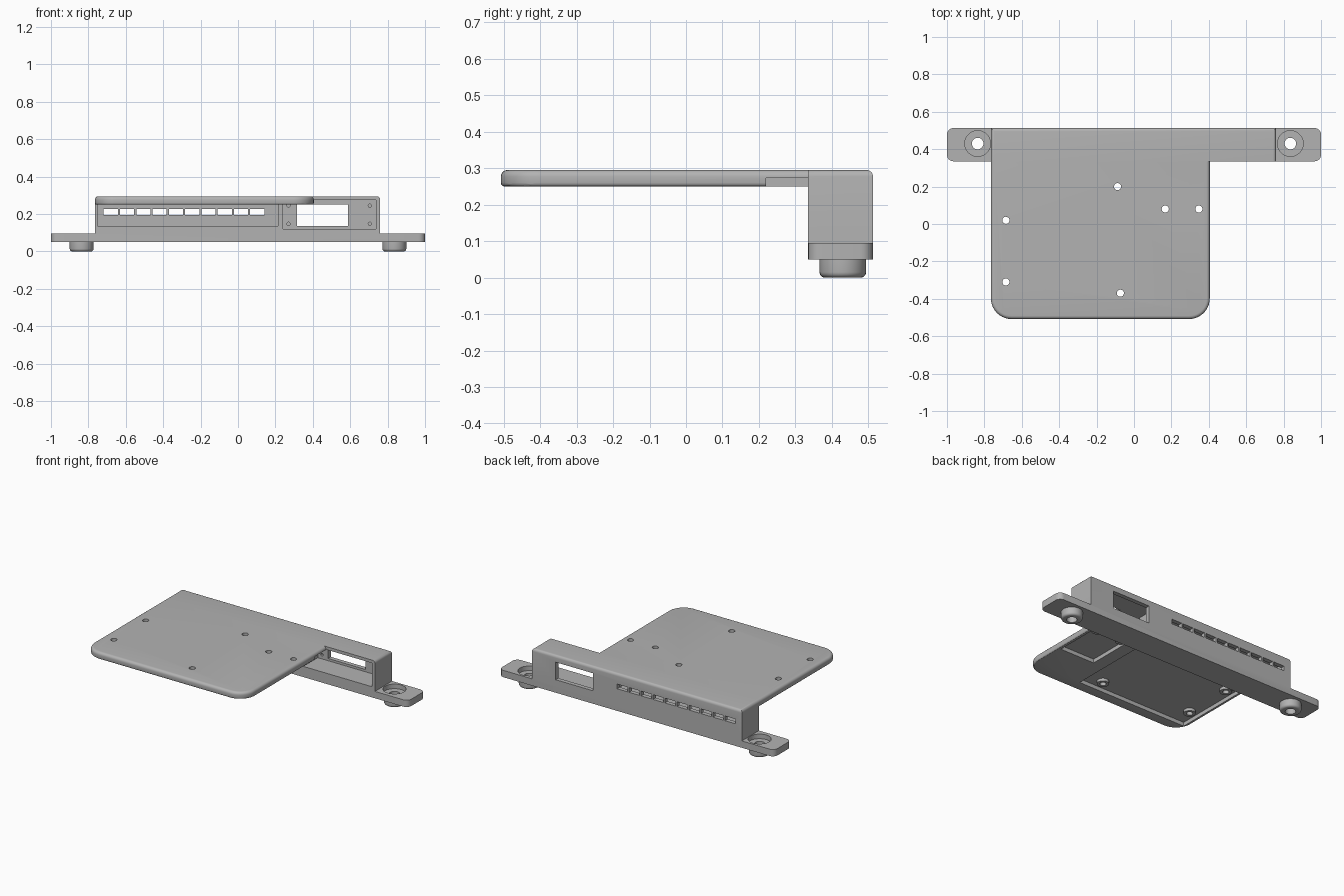
import bpy, bmesh, math

if "Cube" in bpy.data.objects:
    bpy.data.objects.remove(bpy.data.objects["Cube"])

mat = bpy.data.materials.new("plain grey")
mat.use_nodes = True
GREY = (0.45, 0.45, 0.45, 1)
mat.diffuse_color = GREY
mat.node_tree.nodes["Principled BSDF"].inputs["Base Color"].default_value = GREY

TOP, FRONT, BACK = 0.295, 0.335, 0.513
FOOT_X, FOOT_Y = 0.836, 0.43


def finish(bm, name):
    bmesh.ops.recalc_face_normals(bm, faces=bm.faces)
    me = bpy.data.meshes.new(name)
    bm.to_mesh(me)
    bm.free()
    me.materials.append(mat)
    ob = bpy.data.objects.new(name, me)
    bpy.context.collection.objects.link(ob)
    return ob


def prism(points, offset):
    """Extrude a flat outline along an offset."""
    bm = bmesh.new()
    face = bm.faces.new([bm.verts.new(p) for p in points])
    new = bmesh.ops.extrude_face_region(bm, geom=[face])["geom"]
    bmesh.ops.translate(bm, vec=offset, verts=[v for v in new if isinstance(v, bmesh.types.BMVert)])
    bmesh.ops.recalc_face_normals(bm, faces=bm.faces)
    return bm


def round_edges(bm, rule, radius, segments):
    edges = [e for e in bm.edges if rule(*[v.co for v in e.verts])]
    bmesh.ops.bevel(bm, geom=edges, offset=radius, offset_type='OFFSET',
                    segments=segments, profile=0.5, affect='EDGES')


def box(x0, x1, y0, y1, z0, z1):
    return finish(prism([(x0, y0, z0), (x1, y0, z0), (x1, y1, z0), (x0, y1, z0)],
                        (0, 0, z1 - z0)), "cutter")


def disc(x, y, z0, z1, r, sides=32):
    ring = [(x + r * math.cos(math.tau * i / sides),
             y + r * math.sin(math.tau * i / sides), z0) for i in range(sides)]
    return finish(prism(ring, (0, 0, z1 - z0)), "cutter")


def combine(target, other, op='DIFFERENCE'):
    other.hide_render = True
    mod = target.modifiers.new("combine", 'BOOLEAN')
    mod.operation, mod.object, mod.solver = op, other, 'EXACT'
    bpy.context.view_layer.objects.active = target
    bpy.ops.object.modifier_apply(modifier=mod.name)
    bpy.data.objects.remove(other)


def smooth(ob):
    bpy.ops.object.select_all(action='DESELECT')
    ob.select_set(True)
    bpy.context.view_layer.objects.active = ob
    bpy.ops.object.shade_smooth_by_angle(angle=math.radians(30))


def both(a, b, axis, value):
    return abs(a[axis] - value) < 1e-4 and abs(b[axis] - value) < 1e-4


# Rear housing with mounting ears
L, R, EAR = -0.765, 0.76, 0.095
outline = [(-1, 0.05), (1, 0.05), (1, EAR), (R, EAR), (R, TOP), (L, TOP), (L, EAR), (-1, EAR)]
bm = prism([(x, FRONT, z) for x, z in outline], (0, BACK - FRONT, 0))
round_edges(bm, lambda a, b: (both(a, b, 0, 1) or both(a, b, 0, -1)) and abs(a.z - b.z) > 0.01, 0.035, 6)
round_edges(bm, lambda a, b: both(a, b, 2, TOP) and not both(a, b, 1, FRONT), 0.018, 5)
housing = finish(bm, "rear_housing")

# Two front bays, display window, vent slots
WALL = 0.485
combine(housing, box(-0.75, 0.215, FRONT - 0.1, WALL, 0.135, 0.275))
combine(housing, box(0.24, 0.738, FRONT - 0.1, WALL, 0.12, 0.275))
combine(housing, box(0.315, 0.588, WALL - 0.01, BACK + 0.1, 0.135, 0.25))
for i in range(10):
    x = -0.68 + i * 0.087
    combine(housing, box(x - 0.038, x + 0.038, WALL - 0.01, BACK + 0.1, 0.195, 0.226))
# Pilot holes beside the window
for x in (0.27, 0.705):
    for z in (0.148, 0.245):
        pin = disc(0, 0, 0, 0.03, 0.009, 12)
        pin.rotation_euler.x = math.pi / 2
        pin.location = (x, WALL + 0.012, z)
        combine(housing, pin)
# Ear counterbores and screw holes
for x in (-FOOT_X, FOOT_X):
    combine(housing, disc(x, FOOT_Y, 0.065, 0.2, 0.069))
    combine(housing, disc(x, FOOT_Y, 0, 0.2, 0.031))
smooth(housing)

# Top plate
PL, PR, PF, PZ = -0.765, 0.405, -0.508, 0.25
bm = prism([(PL, PF, PZ), (PR, PF, PZ), (PR, FRONT, PZ), (PL, FRONT, PZ)], (0, 0, TOP - PZ))
round_edges(bm, lambda a, b: both(a, b, 1, PF) and abs(a.z - b.z) > 0.01, 0.11, 10)
round_edges(bm, lambda a, b: both(a, b, 2, TOP) and not both(a, b, 1, FRONT), 0.018, 5)
round_edges(bm, lambda a, b: both(a, b, 2, PZ) and not both(a, b, 1, FRONT), 0.01, 3)
plate = finish(bm, "top_plate")

# Underside pockets and the side notch
combine(plate, box(-0.745, 0.05, -0.435, FRONT + 0.1, 0.2, 0.275))
combine(plate, box(0.135, 0.385, -0.207, FRONT + 0.1, 0.2, 0.275))
combine(plate, box(0.3, 0.5, 0.22, FRONT + 0.1, 0.2, 0.273))

# Standoffs with screw holes
SCREWS = [(-0.685, 0.02), (-0.685, -0.31), (-0.073, -0.37), (-0.088, 0.2), (0.167, 0.08), (0.347, 0.08)]
for x, y in SCREWS:
    combine(plate, disc(x, y, 0.257, 0.285, 0.036), 'UNION')
    combine(plate, disc(x, y, 0.2, 0.4, 0.019, 24))
smooth(plate)

# Feet
for side, x in (("right", -FOOT_X), ("left", FOOT_X)):
    foot = disc(x, FOOT_Y, 0, 0.05, 0.064)
    bm = bmesh.new()
    bm.from_mesh(foot.data)
    round_edges(bm, lambda a, b: both(a, b, 2, 0), 0.015, 4)
    bm.to_mesh(foot.data)
    bm.free()
    foot.name = side + "_foot"
    combine(foot, disc(x, FOOT_Y, -0.1, 0.1, 0.031))
    smooth(foot)
